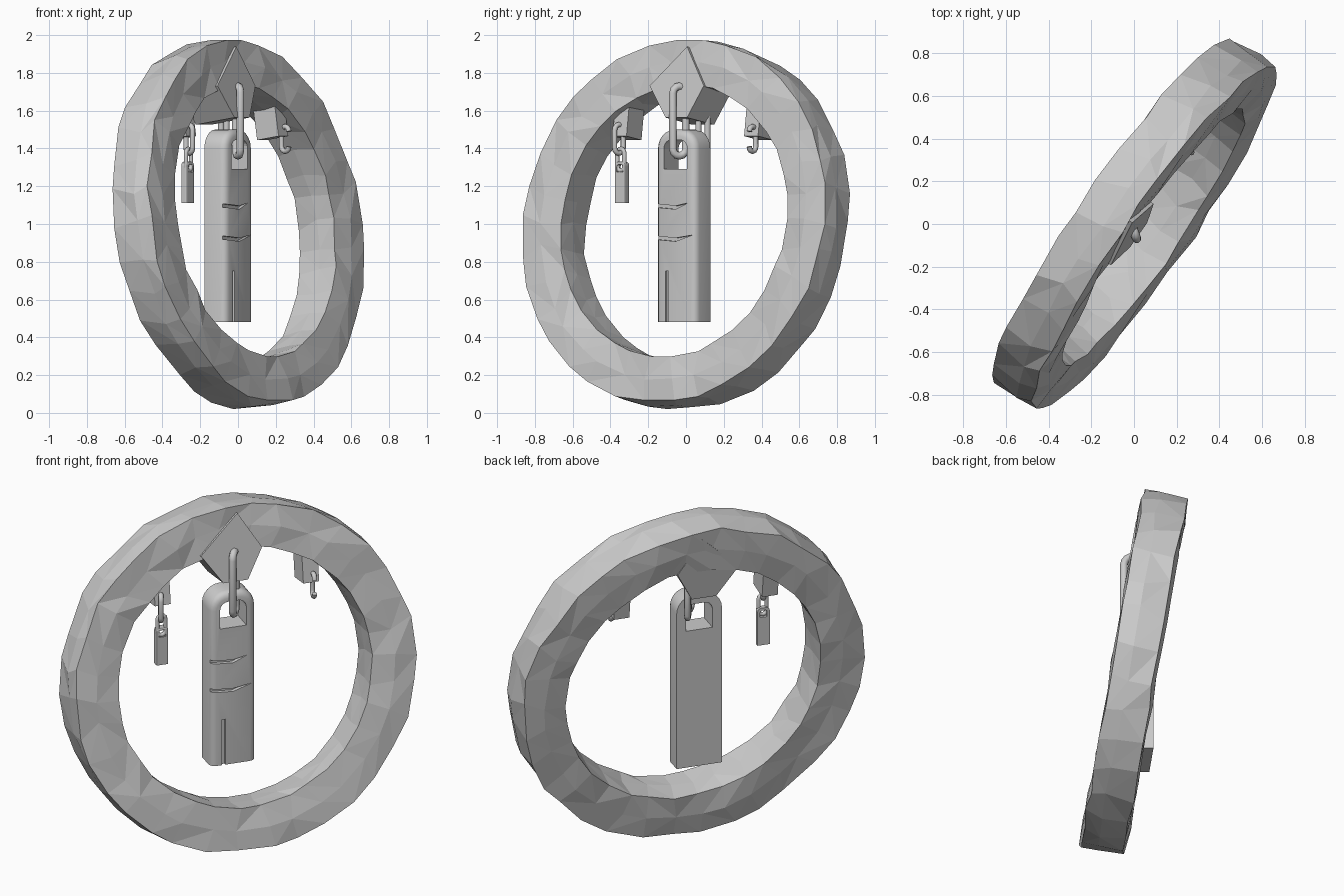
import bpy, bmesh, math, random
from mathutils import Matrix, Vector

if "Cube" in bpy.data.objects:
    bpy.data.objects.remove(bpy.data.objects["Cube"])

random.seed(4)
YAW, LEAN = math.radians(55), math.radians(8.7)
U = Vector((math.cos(YAW), math.sin(YAW), 0))
NH = Vector((math.sin(YAW), -math.cos(YAW), 0))
Z = Vector((0, 0, 1))
V = Z * math.cos(LEAN) - NH * math.sin(LEAN)
N = U.cross(V)


def frame(x, y, z, loc):
    m = Matrix((x, y, z)).transposed().to_4x4()
    m.translation = Vector(loc)
    return m


RING = frame(U, V, N, (0, 0, 1))


def finish(name, bm, mat):
    bmesh.ops.recalc_face_normals(bm, faces=bm.faces[:])
    me = bpy.data.meshes.new(name)
    bm.to_mesh(me)
    bm.free()
    ob = bpy.data.objects.new(name, me)
    ob.matrix_world = mat
    bpy.context.collection.objects.link(ob)
    return ob


def prism(name, pts, back, front, mat, bevel=0.0, segs=3):
    """Extrude an outline along local z, optionally rounding the front rim."""
    bm = bmesh.new()
    f = bm.faces.new([bm.verts.new((x, y, back)) for x, y in pts])
    new = bmesh.ops.extrude_face_region(bm, geom=[f])["geom"]
    verts = [g for g in new if isinstance(g, bmesh.types.BMVert)]
    bmesh.ops.translate(bm, verts=verts, vec=(0, 0, front - back))
    if bevel:
        low = min(p[1] for p in pts)
        rim = [e for e in bm.edges
               if all(v.co.z > front - 1e-4 for v in e.verts)
               and not all(v.co.y < low + 1e-4 for v in e.verts)]
        bmesh.ops.bevel(bm, geom=rim, offset=bevel, segments=segs,
                        profile=0.5, affect='EDGES')
    return finish(name, bm, mat)


def arch(w, low, top, r, n=6):
    """Bar outline with rounded upper corners."""
    pts = [(-w / 2, low), (w / 2, low)]
    for side, a0 in ((1, 0), (-1, 90)):
        for i in range(n + 1):
            a = math.radians(a0 + 90 * i / n)
            pts.append((side * (w / 2 - r) + r * math.cos(a), top - r + r * math.sin(a)))
    return pts


def cut(ob, cutter):
    cutter.hide_render = True
    cutter.hide_viewport = False
    cutter.display_type = 'WIRE'
    mod = ob.modifiers.new("cut", 'BOOLEAN')
    mod.operation, mod.object, mod.solver = 'DIFFERENCE', cutter, 'EXACT'


def link(name, loc, direction, width, low, high, wire, gap=False):
    """Stadium-shaped chain link standing in a vertical plane."""
    d = Vector(direction).normalized()
    r = width / 2 - wire
    pts = []
    for a0, zc in ((0, high - wire - r), (180, low + wire + r)):
        for i in range(7):
            a = math.radians(a0 + 30 * i)
            pts.append((r * math.cos(a), zc + r * math.sin(a), 0))
    cu = bpy.data.curves.new(name, 'CURVE')
    cu.dimensions = '3D'
    cu.bevel_depth, cu.bevel_resolution, cu.use_fill_caps = wire, 2, True
    sp = cu.splines.new('POLY')
    sp.points.add(len(pts) - 1)
    for p, c in zip(sp.points, pts):
        p.co = (*c, 1)
    sp.use_cyclic_u = not gap
    ob = bpy.data.objects.new(name, cu)
    ob.matrix_world = frame(d, Z, d.cross(Z), (*loc, 0))
    bpy.context.collection.objects.link(ob)


# Chipped stone ring, triangulated for irregular facets
section = [(.98, .12), (.99, .03), (.982, -.115), (.86, -.125),
           (.735, -.12), (.73, 0), (.732, .115), (.86, .125)]
SEG = 34
bm = bmesh.new()
rows = []
for i in range(SEG):
    row = []
    for j, (r, n) in enumerate(section):
        a = 2 * math.pi * (i + random.uniform(-.2, .2)) / SEG
        amp = .02 if j < 3 else .008
        r -= random.uniform(-.2, 1) * amp
        n += random.uniform(-.01, .01)
        row.append(bm.verts.new((r * math.cos(a), r * math.sin(a), n)))
    rows.append(row)
for i in range(SEG):
    p, q = rows[i], rows[(i + 1) % SEG]
    for j in range(8):
        k = (j + 1) % 8
        quad = [p[j], q[j], q[k], p[k]]
        if random.random() < .5:
            quad = quad[1:] + quad[:1]
        bm.faces.new(quad[:3])
        bm.faces.new((quad[0], quad[2], quad[3]))
finish("stone_ring", bm, RING)

# Keystone bracket and two side tabs
prism("keystone_bracket", [(-.22, .72), (-.1, .55), (.04, .55), (.13, .72), (0, .93)],
      -.12, .132, RING)
for name, u in (("left_tab", -.43), ("right_tab", .42)):
    prism(name, [(u - .045, .46), (u + .045, .46), (u + .045, .66), (u - .045, .66)],
          -.07, .07, RING)

# Large hanging bar with eyelet and cracks
BAR = frame(U, Z, NH, (-.05, -.015, 0))
bar = prism("hanging_bar", arch(.26, .48, 1.5, .1), -.065, .07, BAR, .035)
cut(bar, prism("eyelet_cutter", arch(.15, 1.29, 1.445, .045), -.2, .2, BAR))
for i, (z, w) in enumerate(((1.1, .08), (.93, .11))):
    crack = [(-.15, z - .01), (0, z - .022), (w, z + .012), (0, z - .004), (-.15, z + .008)]
    cut(bar, prism(f"crack_cutter_{i}", crack, .048, .2, BAR))
cut(bar, prism("slot_cutter", [(-.065, .4), (-.045, .4), (-.045, .75), (-.065, .75)],
               .055, .2, BAR))
bpy.context.view_layer.objects.active = bar
bar.select_set(True)
bpy.ops.object.shade_smooth_by_angle(angle=math.radians(35))
bar.select_set(False)

# Central chain links
link("front_link", (0, -.035), (.35, -.94, 0), .115, 1.34, 1.75, .021)
link("rear_link", (-.075, .09), (.5, -.87, 0), .09, 1.36, 1.62, .017)

# Left chain with miniature bar, right chain broken off
link("left_upper_link", (-.258, -.355), (.6, -.8, 0), .085, 1.36, 1.54, .014)
link("left_lower_link", (-.262, -.345), U, .07, 1.27, 1.41, .012)
MINI = frame(U, Z, NH, (-.265, -.34, 0))
mini = prism("small_bar", arch(.07, 1.11, 1.33, .02, 3), -.018, .018, MINI, .008, 2)
cut(mini, prism("small_eyelet_cutter", arch(.04, 1.275, 1.315, .01, 2), -.1, .1, MINI))
link("right_broken_link", (.25, .352), (.75, -.66, 0), .08, 1.37, 1.53, .014, True)
